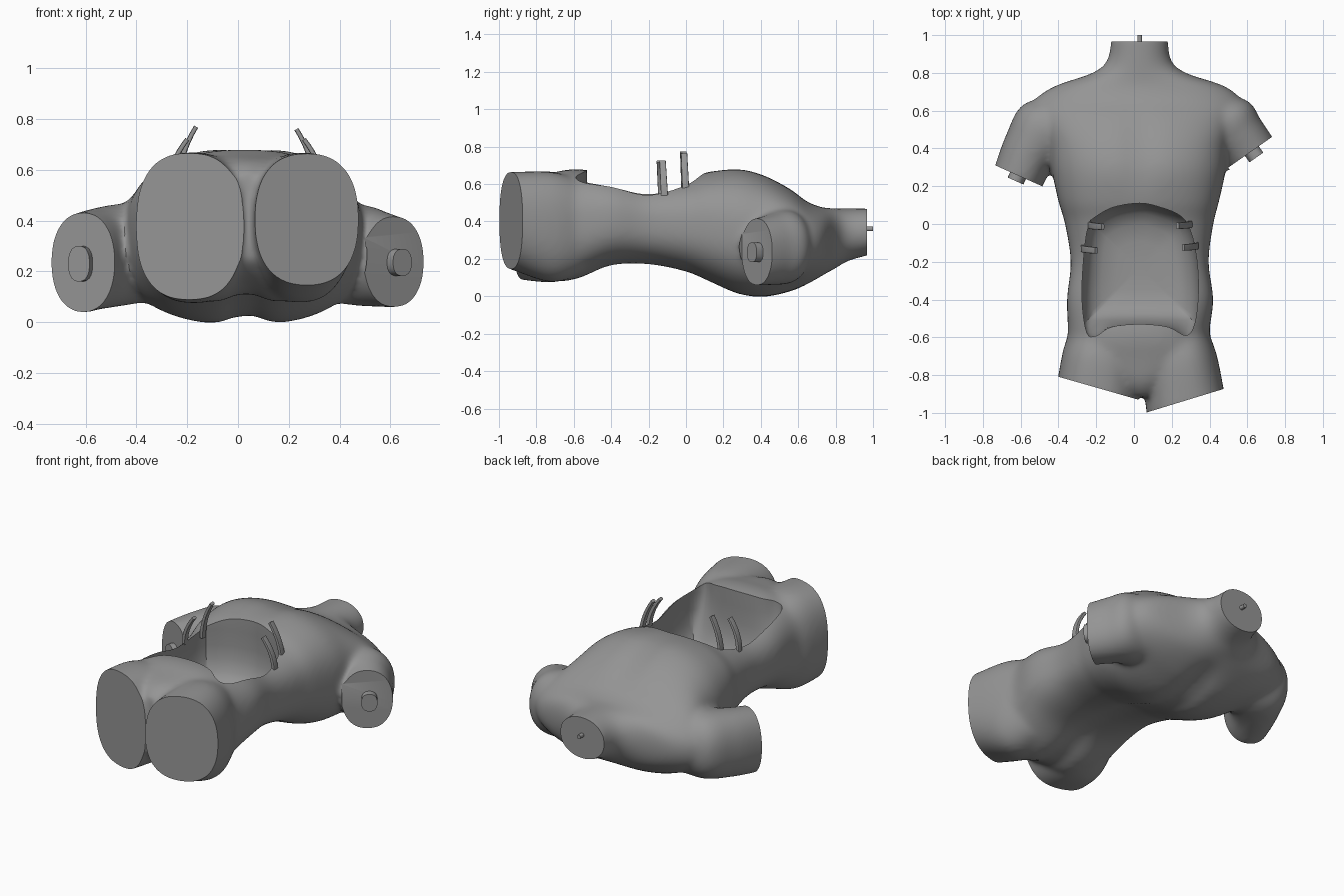
import bpy, bmesh, math
from mathutils import Vector as V

if "Cube" in bpy.data.objects:
    bpy.data.objects.remove(bpy.data.objects["Cube"])

Z = V((0, 0, 1))
grey = bpy.data.materials.new("dark_grey")
grey.diffuse_color = (0.3, 0.3, 0.3, 1)
grey.use_nodes = True
grey.node_tree.nodes["Principled BSDF"].inputs["Base Color"].default_value = grey.diffuse_color


def ring(c, u, v, ru, rv, n=2.0, count=48):
    """Superellipse ring around c, spanned by directions u and v."""
    pts = []
    for i in range(count):
        a = 2 * math.pi * (i + 0.5) / count
        ca, sa = math.cos(a), math.sin(a)
        pts.append(V(c) + V(u) * ru * math.copysign(abs(ca) ** (2 / n), ca)
                   + V(v) * rv * math.copysign(abs(sa) ** (2 / n), sa))
    return pts


def loft(name, rings):
    """Skin a list of equal rings into a closed solid."""
    bm = bmesh.new()
    rows = [[bm.verts.new(p) for p in r] for r in rings]
    k = len(rows[0])
    for a, b in zip(rows, rows[1:]):
        for i in range(k):
            bm.faces.new((a[i], a[(i + 1) % k], b[(i + 1) % k], b[i]))
    bm.faces.new(rows[0])
    bm.faces.new(rows[-1])
    bmesh.ops.recalc_face_normals(bm, faces=bm.faces)
    me = bpy.data.meshes.new(name)
    bm.to_mesh(me)
    bm.free()
    me.materials.append(grey)
    ob = bpy.data.objects.new(name, me)
    bpy.context.collection.objects.link(ob)
    return ob


def spline(rows, steps=5):
    """Catmull-Rom through rows of numbers."""
    out = []
    for i in range(len(rows) - 1):
        p0, p1, p2, p3 = (rows[max(0, min(len(rows) - 1, i + d))] for d in (-1, 0, 1, 2))
        for s in range(steps):
            t = s / steps
            out.append([0.5 * (2 * b + (c - a) * t + (2 * a - 5 * b + 4 * c - d) * t * t
                               + (3 * b - a - 3 * c + d) * t ** 3)
                        for a, b, c, d in zip(p0, p1, p2, p3)])
    return out + [list(rows[-1])]


def limb(name, rows, n=2.2):
    """Rows: x, y, z, facing angle in degrees, lateral radius, vertical radius."""
    rings = []
    for x, y, z, ang, ru, rv in spline(rows):
        a = math.radians(ang)
        rings.append(ring((x, y, z), (-math.sin(a), math.cos(a), 0), Z, ru, rv, n))
    return loft(name, rings)


def apply_modifier(ob, kind, **props):
    m = ob.modifiers.new(kind, kind)
    for k, val in props.items():
        setattr(m, k, val)
    bpy.ops.object.select_all(action='DESELECT')
    bpy.context.view_layer.objects.active = ob
    ob.select_set(True)
    bpy.ops.object.modifier_apply(modifier=m.name)


def cut(ob, cutter):
    apply_modifier(ob, 'BOOLEAN', operation='DIFFERENCE', object=cutter, solver='EXACT')
    bpy.data.objects.remove(cutter)


def slab(c, ang, half):
    """Box whose near face is the cut plane at c, facing along ang."""
    a = math.radians(ang)
    n, u = V((math.cos(a), math.sin(a), 0)), V((-math.sin(a), math.cos(a), 0))
    return loft("cutter", [[V(c) + n * d + u * half * i + Z * 0.45 * j
                            for i, j in ((-1, -1), (1, -1), (1, 1), (-1, 1))] for d in (0, 0.2)])


def smooth(ob, angle=35):
    bpy.ops.object.select_all(action='DESELECT')
    bpy.context.view_layer.objects.active = ob
    ob.select_set(True)
    bpy.ops.object.shade_smooth_by_angle(angle=math.radians(angle))


# Trunk: y, x min, x max, z min, z max, squareness, back groove, chest groove
trunk = [
    (-0.91, -0.03, 0.11, 0.22, 0.59, 2.2, 0.02, 0),
    (-0.84, -0.17, 0.24, 0.15, 0.635, 2.2, 0.03, 0),
    (-0.72, -0.37, 0.43, 0.075, 0.66, 2.5, 0.05, 0),
    (-0.58, -0.35, 0.40, 0.085, 0.68, 2.6, 0.04, 0),
    (-0.40, -0.355, 0.42, 0.16, 0.65, 2.6, 0.02, 0),
    (-0.20, -0.335, 0.395, 0.165, 0.61, 2.6, 0.02, 0),
    (0.00, -0.365, 0.42, 0.125, 0.63, 2.6, 0.03, 0),
    (0.12, -0.40, 0.45, 0.075, 0.665, 2.6, 0.03, 0),
    (0.28, -0.435, 0.485, 0.005, 0.685, 2.5, 0.04, 0.015),
    (0.42, -0.46, 0.50, -0.01, 0.65, 2.5, 0.045, 0.018),
    (0.56, -0.52, 0.55, 0.02, 0.575, 2.3, 0.045, 0.01),
    (0.65, -0.53, 0.57, 0.06, 0.505, 2.2, 0.03, 0),
    (0.73, -0.42, 0.48, 0.105, 0.475, 2.1, 0.01, 0),
    (0.80, -0.22, 0.275, 0.15, 0.47, 2.1, 0, 0),
    (0.87, -0.14, 0.195, 0.19, 0.47, 2.1, 0, 0),
    (1.00, -0.12, 0.18, 0.225, 0.47, 2.1, 0, 0),
]
rings = []
for y, x0, x1, z0, z1, n, back, chest in spline(trunk):
    zc = (z0 + z1) / 2
    pts = ring(((x0 + x1) / 2, y, zc), (1, 0, 0), Z, (x1 - x0) / 2, (z1 - z0) / 2, n, 72)
    for p in pts:
        g = math.exp(-((p.x - 0.03) / 0.075) ** 2)
        p.z += g * back if p.z < zc else -g * chest
    rings.append(pts)
body = loft("torso", rings)

# Arm and thigh stumps, slightly overlong so they can be sliced flat
parts = [
    limb("left_arm", [(-0.30, 0.51, 0.27, 190, 0.14, 0.18), (-0.455, 0.50, 0.265, 220, 0.185, 0.20),
                      (-0.55, 0.39, 0.25, 235, 0.152, 0.20), (-0.61, 0.255, 0.235, 246, 0.137, 0.198),
                      (-0.626, 0.218, 0.235, 246, 0.135, 0.195)]),
    limb("right_arm", [(0.30, 0.51, 0.27, -10, 0.14, 0.18), (0.465, 0.52, 0.265, -40, 0.185, 0.20),
                       (0.55, 0.455, 0.25, -51, 0.155, 0.19), (0.615, 0.38, 0.237, -55, 0.143, 0.18),
                       (0.638, 0.347, 0.237, -55, 0.14, 0.178)]),
    limb("left_thigh", [(-0.15, -0.56, 0.37, 268, 0.17, 0.25), (-0.17, -0.70, 0.37, 262, 0.205, 0.295),
                        (-0.192, -0.868, 0.377, 254, 0.218, 0.29), (-0.20, -0.91, 0.38, 254, 0.218, 0.285)], 2.5),
    limb("right_thigh", [(0.22, -0.56, 0.37, 270, 0.17, 0.25), (0.245, -0.72, 0.37, 278, 0.195, 0.295),
                         (0.270, -0.935, 0.405, 287, 0.214, 0.26), (0.282, -0.975, 0.41, 287, 0.214, 0.255)], 2.4),
]
bpy.ops.object.select_all(action='DESELECT')
for ob in parts + [body]:
    ob.select_set(True)
bpy.context.view_layer.objects.active = body
bpy.ops.object.join()
apply_modifier(body, 'REMESH', mode='VOXEL', voxel_size=0.014)
apply_modifier(body, 'SMOOTH', factor=0.5, iterations=22)

# Flat severed ends
for c, ang, half in [((-0.61, 0.255, 0.3), 246, 0.142), ((0.615, 0.38, 0.3), -55, 0.142),
                     ((-0.20, -0.866, 0.3), 254, 0.24), ((0.272, -0.935, 0.3), 287, 0.235),
                     ((0.03, 0.967, 0.3), 90, 0.3)]:
    cut(body, slab(c, ang, half))

# Open abdominal cavity; its two lower corners fade out towards the floor
outline = [(-0.23, 0.02), (-0.12, 0.085), (0.03, 0.11), (0.15, 0.085), (0.25, 0.04), (0.30, -0.04),
           (0.33, -0.19), (0.34, -0.37), (0.32, -0.53), (0.275, -0.59), (0.18, -0.545), (0.03, -0.53),
           (-0.12, -0.545), (-0.20, -0.592), (-0.25, -0.575), (-0.275, -0.40), (-0.265, -0.19), (-0.25, -0.05)]
closed = spline(outline + outline[:1], 4)[:-1]
cavity = []
for z, s, fade in ((0.95, 1, 0), (0.58, 1, 0), (0.48, 1.02, 0.4), (0.40, 1.0, 0.8), (0.33, 0.94, 1),
                   (0.285, 0.84, 1), (0.255, 0.66, 1), (0.243, 0.4, 1), (0.24, 0.1, 1)):
    cavity.append([V((0.03 + (x - 0.03) * s,
                      -0.23 + (y + 0.23 + fade * max(0, -0.52 - y) * 0.9) * s, z)) for x, y in closed])
cut(body, loft("cavity_cutter", cavity))
smooth(body)

# Bone stubs in the arms and neck
for name, c, ang, ru, rv, length in [("left_arm_bone", (-0.615, 0.255, 0.23), 246, 0.046, 0.07, 0.03),
                                     ("right_arm_bone", (0.625, 0.385, 0.235), -55, 0.045, 0.053, 0.04),
                                     ("neck_bone", (0.03, 0.967, 0.36), 90, 0.012, 0.012, 0.033)]:
    a = math.radians(ang)
    n, u = V((math.cos(a), math.sin(a), 0)), V((-math.sin(a), math.cos(a), 0))
    smooth(loft(name, [ring(V(c) + n * d, u, Z, ru, rv, 2.4, 24) for d in (-0.04, length)]))

# Curved rib ends rising from the cavity rim
for name, x, y, top, side in [("left_upper_rib", -0.235, -0.005, 0.77, 1), ("left_lower_rib", -0.27, -0.13, 0.72, 1),
                              ("right_upper_rib", 0.30, 0.0, 0.76, -1), ("right_lower_rib", 0.33, -0.115, 0.72, -1)]:
    rings = []
    for i in range(9):
        t = i / 8
        c = (x + side * 0.07 * t ** 2, y - 0.01 * t, 0.54 + (top - 0.54) * t)
        u = V((side * 0.14 * t, 0, top - 0.54)).normalized().cross(V((0, 1, 0)))
        rings.append(ring(c, u, (0, 1, 0), 0.012 - 0.003 * t, 0.019 - 0.002 * t, 5, 16))
    smooth(loft(name, rings))
